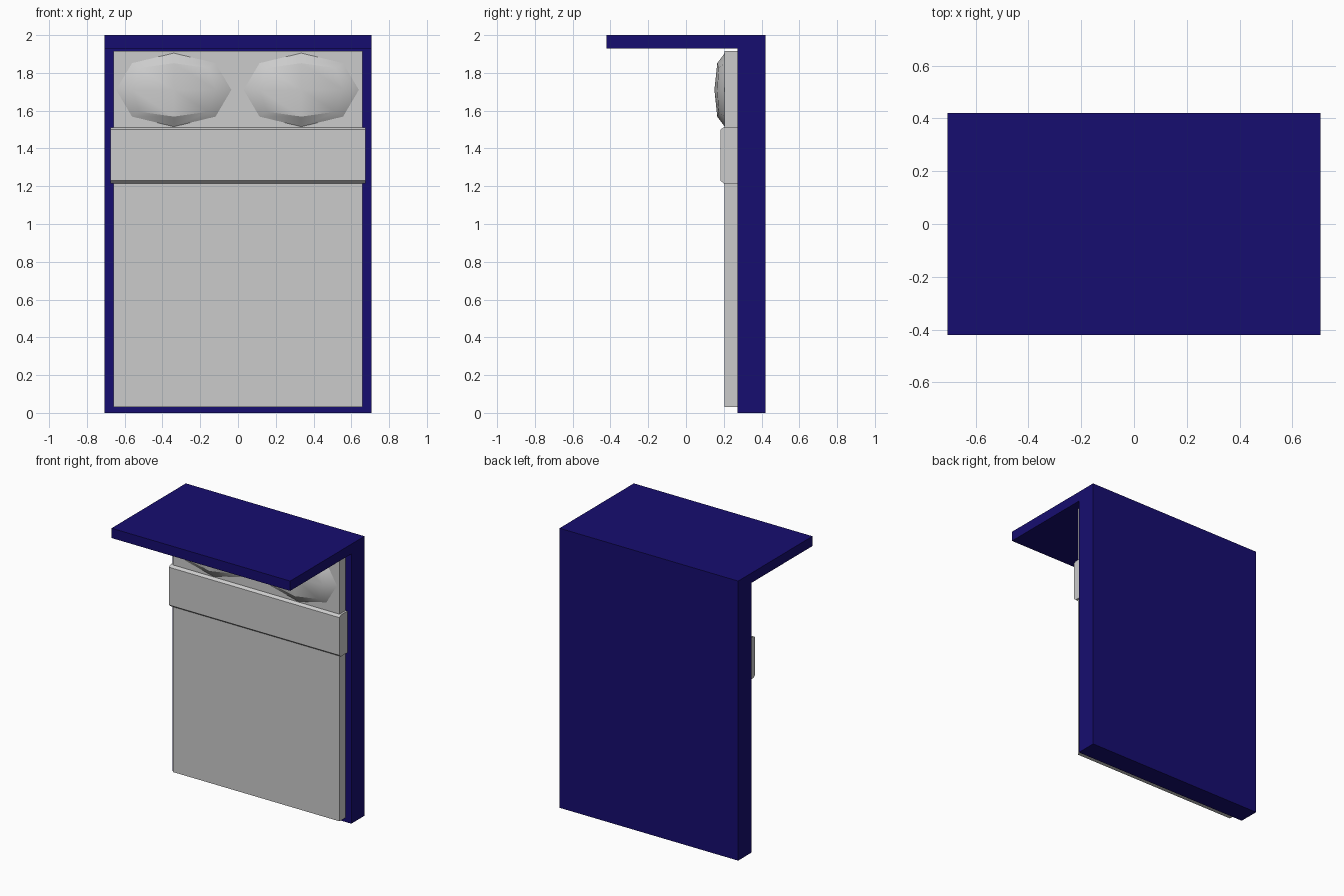
import bpy, bmesh, math

if "Cube" in bpy.data.objects:
    bpy.data.objects.remove(bpy.data.objects["Cube"])


def prism(name, profile, half_width):
    """Extrude a (y, z) profile along x, centred on x = 0."""
    bm = bmesh.new()
    face = bm.faces.new([bm.verts.new((-half_width, y, z)) for y, z in profile])
    ext = bmesh.ops.extrude_face_region(bm, geom=[face])
    moved = [v for v in ext["geom"] if isinstance(v, bmesh.types.BMVert)]
    bmesh.ops.translate(bm, verts=moved, vec=(2 * half_width, 0, 0))
    bmesh.ops.recalc_face_normals(bm, faces=bm.faces)
    mesh = bpy.data.meshes.new(name)
    bm.to_mesh(mesh)
    bm.free()
    obj = bpy.data.objects.new(name, mesh)
    bpy.context.collection.objects.link(obj)
    return obj


def pillow(name, x):
    """Box rounded by one subdivision into a low-poly cushion."""
    bpy.ops.mesh.primitive_cube_add(size=2, location=(x, 0.205, 1.71))
    obj = bpy.context.object
    obj.name = name
    obj.scale = (0.363, 0.065, 0.232)
    bpy.ops.object.transform_apply(location=False, rotation=False, scale=True)
    mod = obj.modifiers.new("round", "SUBSURF")
    mod.levels = mod.render_levels = 1
    bpy.ops.object.modifier_apply(modifier=mod.name)
    bpy.ops.object.shade_smooth_by_angle(angle=math.radians(30))
    return obj


# Folded-up bed base with the headboard shelf, one L-shaped profile
frame = prism("bed_frame", [(0.42, 0), (0.42, 2), (-0.42, 2), (-0.42, 1.93),
                            (0.272, 1.93), (0.272, 0)], 0.707)
blue = bpy.data.materials.new("dark_blue")
blue.diffuse_color = (0.008, 0.004, 0.16, 1)
blue.use_nodes = True
blue.node_tree.nodes["Principled BSDF"].inputs["Base Color"].default_value = blue.diffuse_color
frame.data.materials.append(blue)

# Mattress
prism("mattress", [(0.205, 0.03), (0.205, 1.917), (0.3, 1.917), (0.3, 0.03)], 0.66)

# Turned-back blanket band with chamfered long edges
prism("blanket_fold", [(0.3, 1.215), (0.2, 1.215), (0.182, 1.23), (0.182, 1.5),
                       (0.2, 1.512), (0.3, 1.512)], 0.675)

# Pair of pillows
for side, x in (("left", -0.34), ("right", 0.335)):
    pillow("pillow_" + side, x)
